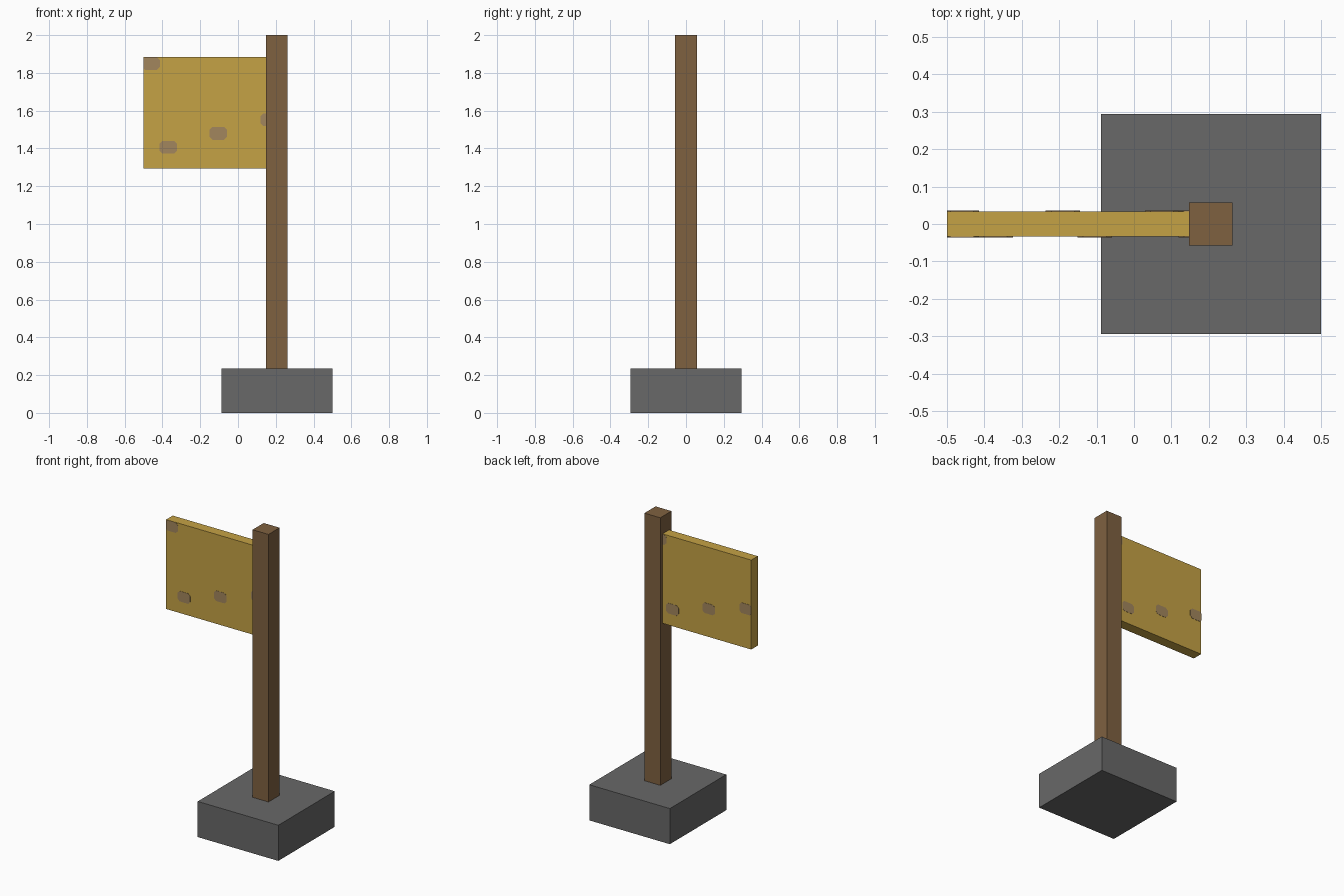
import bpy, bmesh
from mathutils import Vector

cube = bpy.data.objects.get("Cube")
if cube:
    bpy.data.objects.remove(cube, do_unlink=True)


def material(name, rgb):
    """Flat material from 0-255 display values, stored as linear."""
    def lin(c):
        c /= 255
        return c / 12.92 if c <= 0.04045 else ((c + 0.055) / 1.055) ** 2.4
    colour = [lin(c) for c in rgb] + [1]
    mat = bpy.data.materials.new(name)
    mat.use_nodes = True
    mat.diffuse_color = colour
    bsdf = next(n for n in mat.node_tree.nodes if n.type == 'BSDF_PRINCIPLED')
    bsdf.inputs["Base Color"].default_value = colour
    return mat


def add_object(name, bm, mat):
    bmesh.ops.recalc_face_normals(bm, faces=bm.faces)
    mesh = bpy.data.meshes.new(name)
    bm.to_mesh(mesh)
    bm.free()
    mesh.materials.append(mat)
    obj = bpy.data.objects.new(name, mesh)
    bpy.context.collection.objects.link(obj)
    return obj


def box(name, low, high, mat):
    low, high = Vector(low), Vector(high)
    bm = bmesh.new()
    bmesh.ops.create_cube(bm, size=1)
    bmesh.ops.scale(bm, vec=high - low, verts=bm.verts)
    bmesh.ops.translate(bm, vec=(low + high) / 2, verts=bm.verts)
    return add_object(name, bm, mat)


stone = material("stone grey", (104, 104, 104))
wood = material("post brown", (127, 97, 64))
yellow = material("board yellow", (197, 162, 69))
spot_brown = material("spot brown", (162, 134, 93))

# Main parts: block base, square post, board let into the post
box("base", (-0.088, -0.294, 0), (0.5, 0.294, 0.235), stone)
box("post", (0.147, -0.058, 0.235), (0.263, 0.058, 2.0), wood)
X0, X1, Z0, Z1, HALF = -0.5, 0.205, 1.295, 1.885, 0.034
box("board", (X0, -HALF, Z0), (X1, HALF, Z1), yellow)


def spot(name, x, z, side):
    """Thin octagonal plate on one face of the board, clipped at its edges."""
    a, b, c = 0.046, 0.034, 0.015
    outline = [(-a, -b + c), (-a + c, -b), (a - c, -b), (a, -b + c),
               (a, b - c), (a - c, b), (-a + c, b), (-a, b - c)]
    y = side * (HALF - 0.001)
    bm = bmesh.new()
    face = bm.faces.new([bm.verts.new((x + u, y, z + v)) for u, v in outline])
    # Trim whatever runs past the board's borders
    for co, no in (((X0, 0, 0), (-1, 0, 0)), ((X1, 0, 0), (1, 0, 0)),
                   ((0, 0, Z1), (0, 0, 1))):
        bmesh.ops.bisect_plane(bm, geom=bm.verts[:] + bm.edges[:] + bm.faces[:],
                               plane_co=co, plane_no=no, clear_outer=True)
    ext = bmesh.ops.extrude_face_region(bm, geom=bm.faces[:])
    moved = [v for v in ext["geom"] if isinstance(v, bmesh.types.BMVert)]
    bmesh.ops.translate(bm, vec=(0, side * 0.0025, 0), verts=moved)
    add_object(name, bm, spot_brown)


# Painted spots, the back repeating the front turned half round
spots = [(-0.46, 1.85), (-0.37, 1.406), (-0.105, 1.48), (0.165, 1.552)]
for i, (x, z) in enumerate(spots, 1):
    spot(f"front_spot_{i}", x, z, -1)
    spot(f"back_spot_{i}", X0 + X1 - x, z, 1)
